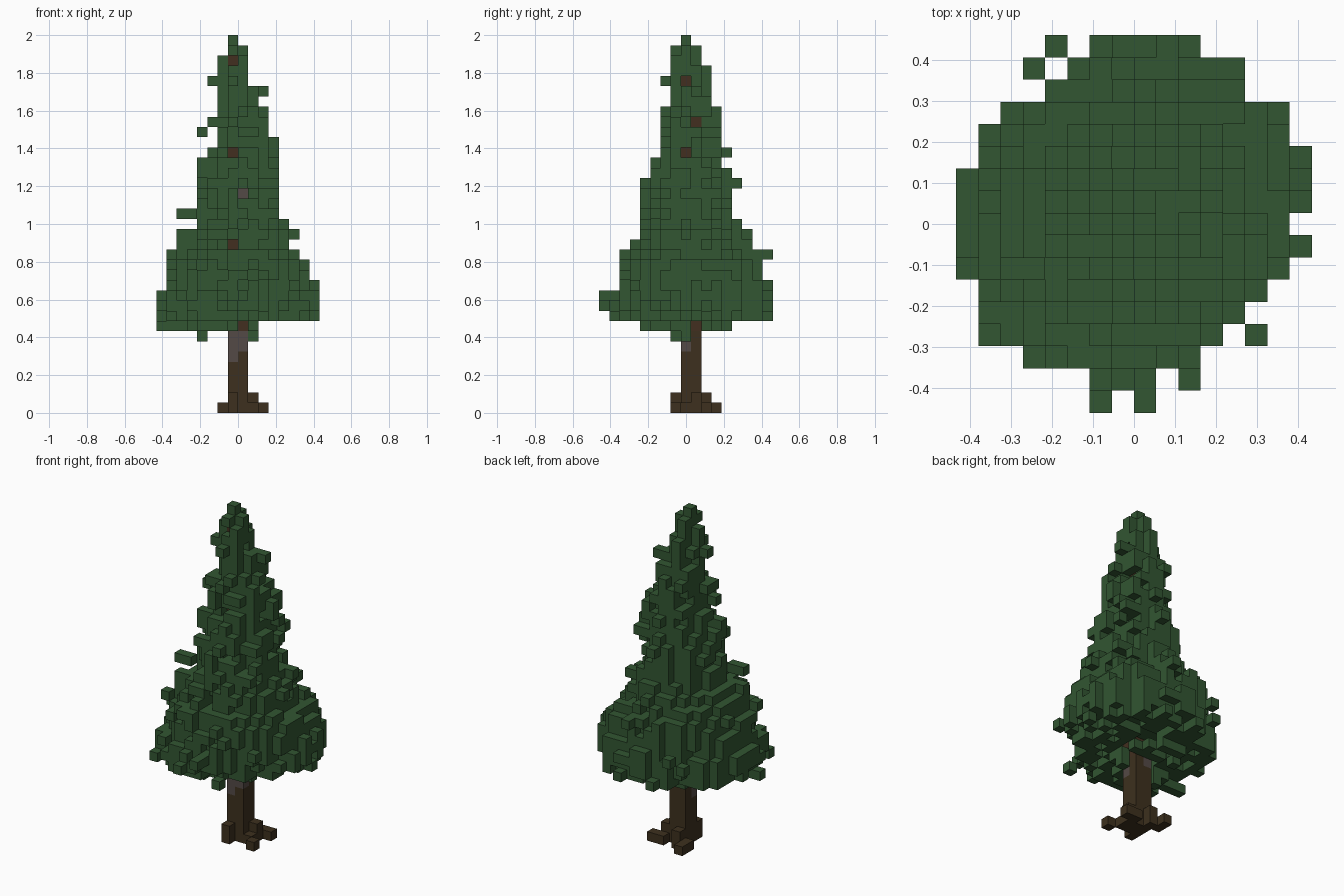
import bpy
import bmesh
import random
from mathutils import Vector

random.seed(7)
UNIT = 2 / 37          # edge of one block
HEIGHT = 37            # blocks from ground to tip

default_cube = bpy.data.objects.get("Cube")
if default_cube:
    bpy.data.objects.remove(default_cube, do_unlink=True)


def make_material(name, red, green, blue):
    colour = (red, green, blue, 1)
    material = bpy.data.materials.new(name)
    material.use_nodes = True
    material.diffuse_color = colour
    shader = next(n for n in material.node_tree.nodes if n.type == "BSDF_PRINCIPLED")
    shader.inputs["Base Color"].default_value = colour
    return material


def add_face(bm, corners, cell, direction):
    """One square on the side of a block that looks along direction."""
    axis = next(a for a in range(3) if direction[a])
    side_a, side_b = (axis + 1) % 3, (axis + 2) % 3
    points = []
    for a, b in ((-1, -1), (1, -1), (1, 1), (-1, 1)):
        corner = [2 * c for c in cell]
        corner[axis] += direction[axis]
        corner[side_a] += a
        corner[side_b] += b
        points.append(tuple(corner))
    if direction[axis] < 0:
        points.reverse()
    for p in points:
        if p not in corners:
            half = Vector(p) / 2
            corners[p] = bm.verts.new((half + Vector((0.5, 0, 0.5))) * UNIT)
    bm.faces.new([corners[p] for p in points])


def build_blocks(name, cells, solid, material):
    """Turn a set of blocks into a shell, leaving out buried faces."""
    bm = bmesh.new()
    corners = {}
    for cell in sorted(cells):
        for axis in range(3):
            for sign in (-1, 1):
                direction = [0, 0, 0]
                direction[axis] = sign
                neighbour = tuple(c + d for c, d in zip(cell, direction))
                if neighbour not in solid:
                    add_face(bm, corners, cell, direction)
    mesh = bpy.data.meshes.new(name)
    bm.to_mesh(mesh)
    bm.free()
    mesh.materials.append(material)
    obj = bpy.data.objects.new(name, mesh)
    bpy.context.collection.objects.link(obj)


# Outline of the foliage: layer, then left, right, front and back limits
OUTLINE = (
    (8, -6, 1, -4, 4), (9, -8, 6, -6, 8), (11, -8, 7, -6, 8),
    (12, -7, 7, -6, 8), (14, -7, 6, -6, 7), (16, -6, 4, -5, 6),
    (18, -4, 4, -4, 5), (20, -4, 3, -4, 4), (23, -4, 3, -3, 4),
    (25, -3, 3, -2, 4), (28, -3, 2, -2, 3), (31, -2, 1, -1, 2),
    (34, -2, 0, -1, 1), (36, -1, -1, 0, 0),
)

# Widest spread seen in plan: left and right limit of each row, front to back
SPREAD = (
    (-2, 0), (-2, 2), (-6, 3), (-7, 3), (-7, 4), (-8, 5), (-8, 6), (-8, 7),
    (-8, 6), (-8, 7), (-8, 7), (-7, 7), (-7, 6), (-6, 6), (-4, 4), (-3, 4),
    (-2, 2),
)


def limits(layer):
    for low, high in zip(OUTLINE, OUTLINE[1:]):
        if low[0] <= layer <= high[0]:
            t = (layer - low[0]) / (high[0] - low[0])
            return [a + (b - a) * t for a, b in zip(low[1:], high[1:])]


# Trunk: two by two blocks, thinning to one near the tip
trunk = {(x, y, z) for x in (-1, 0) for y in (0, 1) for z in range(29)}
trunk |= {(-1, 0, z) for z in range(29, 35)}

# Roots spreading diagonally around the foot
roots = {
    (2, -1, 0), (1, 0, 0), (1, 2, 0), (2, 2, 0), (1, 1, 0), (-1, -1, 0),
    (-1, 2, 0), (-2, 2, 0), (-2, 3, 0), (-1, -1, 1), (1, 1, 1), (-1, 2, 1),
}

# Weathered bark under the foliage
pale_bark = {(-1, 0, z) for z in (5, 6, 7, 8)} | {(0, 0, z) for z in (6, 7)}
pale_bark |= {(-1, 1, z) for z in (7, 8)} | {(0, 0, 21)}

# Foliage: ragged oval layers, hollow underneath around the trunk
foliage = set()
for z in range(8, HEIGHT):
    left, right, front, back = limits(z)
    mid_x, mid_y = (left + right) / 2, (front + back) / 2
    radius_x, radius_y = (right - left) / 2 + 0.5, (back - front) / 2 + 0.5
    rough = min(1.4 / radius_x, 0.42)
    lean = 0.3 if z < 13 else -0.4 if z > 31 else 0
    for x in range(-8, 8):
        for y in range(-8, 9):
            dx, dy = (x - mid_x) / radius_x, (y - mid_y) / radius_y
            reach = (dx * dx + dy * dy - lean * dx * dy) ** 0.5
            inside = reach <= 1.07 - rough * random.random()
            if z == 8:
                inside = 0.4 < reach < 1 and random.random() < 0.5
            elif z == 9:
                inside = inside and reach > 0.35 and random.random() < 0.75
            if inside and SPREAD[y + 8][0] <= x <= SPREAD[y + 8][1]:
                foliage.add((x, y, z))

# Loose sprigs that break the outline
foliage |= {
    (-8, -2, 8), (-7, -2, 8), (-4, -1, 7), (-4, -1, 8), (1, 0, 7), (1, 0, 8),
    (-2, -8, 10), (-2, -7, 10), (0, -8, 11), (0, -7, 11), (-1, -7, 10),
    (2, -7, 9), (5, -5, 12), (-4, 8, 12), (-5, 7, 11), (1, 8, 15), (1, 7, 15),
    (-6, -2, 19), (-5, -2, 19), (-6, -2, 17), (-5, -2, 17), (5, 0, 17),
    (-7, -3, 15), (3, 3, 23), (3, 2, 24), (-4, -1, 24), (-4, 0, 27),
    (-3, 0, 32), (-2, 0, 32), (-1, -2, 32), (-1, -1, 32), (0, 5, 22),
    (0, 4, 22), (2, 1, 31), (2, 0, 29), (-2, 3, 29), (7, 2, 11), (7, -1, 10),
    (-1, 2, 33), (-1, 1, 34), (0, 0, 34), (-1, 0, 35), (-1, 1, 35), (0, 0, 35),
}

# Gaps that show the trunk from the front and from the side
front_gaps = {(-1, 34), (-1, 25), (0, 21), (-1, 16), (0, 8)}
side_gaps = {(0, 32), (1, 28), (0, 25), (1, 8)}
foliage = {
    (x, y, z) for x, y, z in foliage
    if not ((x, z) in front_gaps and y < 0)
    and not ((y, z) in side_gaps and x >= 0)
}

wood = trunk | roots
foliage -= wood
solid = wood | foliage

bark = make_material("dark brown bark", 0.047, 0.030, 0.013)
inner_bark = make_material("reddish brown bark", 0.054, 0.028, 0.014)
grey_bark = make_material("greyish bark", 0.088, 0.067, 0.061)
needles = make_material("pine green", 0.032, 0.093, 0.032)

upper = {cell for cell in trunk - pale_bark if cell[2] >= 8}
build_blocks("trunk", trunk - pale_bark - upper, solid, bark)
build_blocks("upper_trunk", upper, solid, inner_bark)
build_blocks("weathered_bark", pale_bark, solid, grey_bark)
build_blocks("roots", roots, solid, bark)
build_blocks("foliage", foliage, solid, needles)
